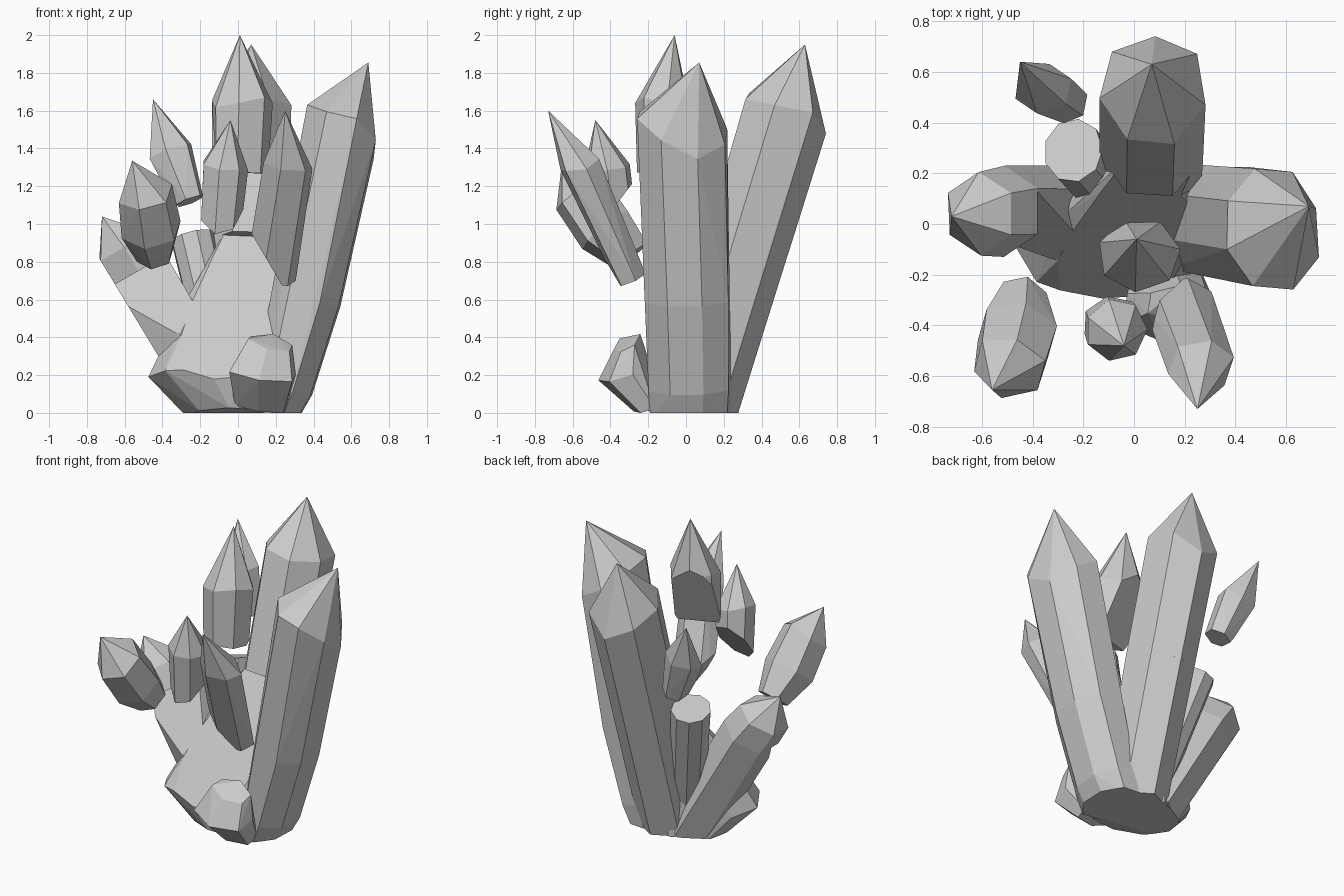
import bpy, bmesh, math, random
from mathutils import Vector

if "Cube" in bpy.data.objects:
    bpy.data.objects.remove(bpy.data.objects["Cube"])

random.seed(4)

# rings: list of (centre, rx, ry); tip: point or None; cuts: (point, outward normal) planes
# tilt: slope of the last ring along its two cross directions
def crystal(name, rings, tip=None, n=6, phase=0.0, cuts=(), jitter=0.02, tilt=(0, 0)):
    bm = bmesh.new()
    axis = (Vector(rings[-1][0]) - Vector(rings[0][0])).normalized()
    u = (Vector((1, 0, 0)) - axis * axis.x).normalized()
    v = axis.cross(u)
    for i, (c, rx, ry) in enumerate(rings):
        last = i == len(rings) - 1
        for k in range(n):
            a = 2 * math.pi * (k + phase) / n
            du, dv = rx * math.cos(a), ry * math.sin(a)
            p = Vector(c) + u * du + v * dv
            if last:
                p += axis * (random.uniform(-jitter, jitter) + tilt[0] * du + tilt[1] * dv)
            bm.verts.new(p)
    if tip:
        bm.verts.new(tip)
    bmesh.ops.convex_hull(bm, input=bm.verts[:])
    loose = [g for g in bm.verts if not g.link_faces]
    bmesh.ops.delete(bm, geom=loose, context='VERTS')
    for point, normal in list(cuts) + [((0, 0, 0), (0, 0, -1))]:
        bmesh.ops.bisect_plane(bm, geom=bm.verts[:] + bm.edges[:] + bm.faces[:],
                               plane_co=point, plane_no=normal, clear_outer=True)
        border = [e for e in bm.edges if e.is_boundary]
        if border:
            bmesh.ops.holes_fill(bm, edges=border, sides=0)
    bmesh.ops.dissolve_limit(bm, angle_limit=math.radians(3), verts=bm.verts[:], edges=bm.edges[:])
    bmesh.ops.recalc_face_normals(bm, faces=bm.faces[:])
    mesh = bpy.data.meshes.new(name)
    bm.to_mesh(mesh)
    bm.free()
    ob = bpy.data.objects.new(name, mesh)
    bpy.context.collection.objects.link(ob)
    return ob

# large sloping fracture plane shared by the base pieces
FRACTURE = ((0, -0.28, 0.20), (0, -0.84, 0.54))

# broken core at the base, its sliced front rising to a narrow top
crystal("core_stump", [((0.0, -0.01, -0.03), 0.27, 0.25), ((-0.09, -0.08, 0.18), 0.385, 0.24),
                       ((0.01, 0.03, 0.58), 0.29, 0.14), ((0.03, 0.22, 0.96), 0.10, 0.06)],
        n=9, phase=0.5, cuts=[FRACTURE], jitter=0.0)

# tall right crystal
crystal("right_crystal", [((0.19, 0.02, -0.02), 0.13, 0.22), ((0.24, 0.02, 0.13), 0.165, 0.23),
                          ((0.38, 0.01, 0.6), 0.175, 0.24), ((0.55, -0.02, 1.52), 0.215, 0.25)],
        (0.69, 0.07, 1.855), n=8, phase=0.4, jitter=0.05, tilt=(-0.45, -0.2))

# tall back crystal, split by a crack into a cut lower part and a whole upper part
back = [((0.06, 0.04, -0.02), 0.20, 0.22), ((0.07, 0.31, 0.9), 0.21, 0.225),
        ((0.075, 0.53, 1.61), 0.215, 0.24)]
crack = Vector((0.05, 0.30, 1.0))
crystal("back_crystal_lower", back, n=7, phase=0.7, cuts=[FRACTURE, ((0.07, 0.31, 0.9), crack)])
crystal("back_crystal_upper", back, (0.07, 0.63, 1.95), n=7, phase=0.7,
        cuts=[((0.07, 0.31, 0.9), -crack)], jitter=0.05, tilt=(0, -0.1))

# left leaning crystal, lower part sliced by the fracture
left = [((-0.08, 0.04, 0.02), 0.17, 0.19), ((-0.51, 0.05, 0.755), 0.175, 0.18),
        ((-0.605, 0.04, 0.88), 0.165, 0.165)]
lean = Vector((-0.5, 0, 0.87))
crystal("left_crystal_lower", left, n=6, phase=0.5, cuts=[FRACTURE, ((-0.53, 0.05, 0.75), lean)])
crystal("left_crystal_tip", left, (-0.72, 0.03, 1.04), n=6, phase=0.5,
        cuts=[((-0.53, 0.05, 0.75), -lean)])

# thin stump behind, with its floating shard
crystal("back_stump", [((-0.03, 0.04, 0.03), 0.11, 0.11), ((-0.24, 0.29, 0.93), 0.12, 0.13)],
        n=9, jitter=0.0)
crystal("back_shard", [((-0.26, 0.48, 1.12), 0.085, 0.085), ((-0.36, 0.535, 1.39), 0.125, 0.10)],
        (-0.45, 0.64, 1.66), n=6, phase=0.3, cuts=[((-0.42, 0.5, 1.25), (-0.84, 0, -0.55))])

# floating top shard with an oblique break at the back
crystal("top_shard", [((0.01, -0.13, 1.27), 0.15, 0.13), ((0.02, -0.12, 1.63), 0.165, 0.15)],
        (0.01, -0.06, 2.0), n=7, phase=0.15, jitter=0.05,
        cuts=[((0.0, -0.05, 1.55), (-0.3, 0.85, -0.4))])

# floating front shards
crystal("front_shard", [((-0.10, -0.37, 0.93), 0.11, 0.12), ((-0.07, -0.42, 1.31), 0.125, 0.125)],
        (-0.04, -0.48, 1.55), n=7, cuts=[((-0.08, -0.38, 1.09), (0, 0.79, -0.61))])
crystal("front_right_shard", [((0.17, -0.29, 0.71), 0.14, 0.085), ((0.265, -0.56, 1.31), 0.135, 0.11)],
        (0.25, -0.73, 1.60), n=6, phase=0.2, cuts=[((0.13, -0.3, 0.85), (-0.85, 0, -0.5))])
crystal("front_left_shard", [((-0.44, -0.29, 0.83), 0.10, 0.11), ((-0.46, -0.43, 0.97), 0.165, 0.16),
                             ((-0.49, -0.56, 1.16), 0.15, 0.155)],
        (-0.56, -0.655, 1.335), n=6, phase=0.3)

# small stubby crystal at the front of the base
crystal("front_nub", [((0.12, -0.20, 0.03), 0.15, 0.08), ((0.13, -0.34, 0.21), 0.195, 0.13),
                      ((0.17, -0.31, 0.37), 0.13, 0.08)], n=6, phase=0.4, jitter=0.03)
